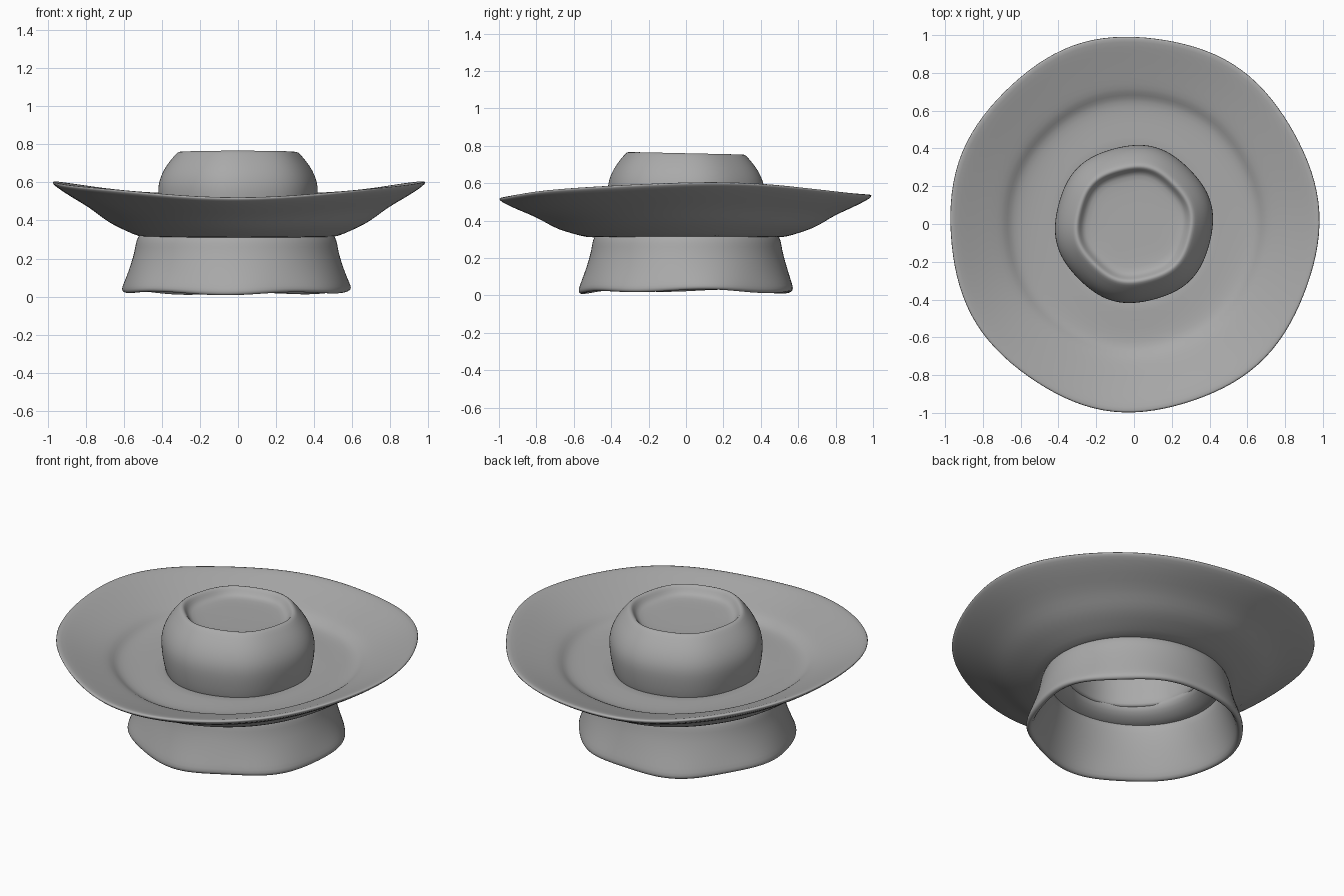
import bpy, bmesh, math

SEGMENTS = 56

cube = bpy.data.objects.get("Cube")
if cube:
    bpy.data.objects.remove(cube, do_unlink=True)

# Single plain grey clay
clay = bpy.data.materials.new("grey_clay")
clay.use_nodes = True
clay.diffuse_color = (0.4, 0.4, 0.4, 1)
clay.node_tree.nodes["Principled BSDF"].inputs["Base Color"].default_value = (0.4, 0.4, 0.4, 1)
clay.node_tree.nodes["Principled BSDF"].inputs["Roughness"].default_value = 0.8


def lathe(name, profile, warp, closed=False):
    """Spin an (r, z) profile round z, bending every point by warp(r, z, angle)."""
    bm = bmesh.new()
    rings = []
    for r, z in profile:
        if r == 0:
            rings.append([bm.verts.new(warp(0, z, 0))] * SEGMENTS)
        else:
            rings.append([bm.verts.new(warp(r, z, math.tau * i / SEGMENTS))
                          for i in range(SEGMENTS)])
    pairs = list(zip(rings, rings[1:]))
    if closed:
        pairs.append((rings[-1], rings[0]))
    for a, b in pairs:
        for i in range(SEGMENTS):
            j = (i + 1) % SEGMENTS
            corners = list(dict.fromkeys((a[i], a[j], b[j], b[i])))
            bm.faces.new(corners)
    bmesh.ops.recalc_face_normals(bm, faces=bm.faces)
    mesh = bpy.data.meshes.new(name)
    bm.to_mesh(mesh)
    bm.free()
    mesh.materials.append(clay)
    obj = bpy.data.objects.new(name, mesh)
    bpy.context.collection.objects.link(obj)
    mod = obj.modifiers.new("soften", 'SUBSURF')
    mod.levels = mod.render_levels = 1
    bpy.ops.object.select_all(action='DESELECT')
    obj.select_set(True)
    bpy.context.view_layer.objects.active = obj
    bpy.ops.object.shade_smooth()
    return obj


def polar(r, a, z, sx=1.0, sy=1.0):
    return (r * sx * math.cos(a), r * sy * math.sin(a), z)


# Foot edge is uneven and slightly oval
def warp_foot(r, z, a):
    low = max(0.0, 1 - z / 0.15)
    z += low * (0.008 * math.sin(5 * a + 0.6) + 0.007 * math.cos(2 * a))
    r += low * 0.008 * math.sin(7 * a)
    x, y, z = polar(r, a, z, 1.0, 0.955)
    return (x - 0.008, y + 0.004, z)


# Dish rim sags at front and back and rises at the sides
def warp_dish(r, z, a):
    t = min(1.0, max(0.0, (r - 0.5) / 0.5))
    z += t * (0.038 * math.cos(2 * a) + 0.005 * math.sin(a) + 0.004 * math.sin(5 * a))
    r += t * 0.007 * math.sin(7 * a + 1)
    return polar(r, a, z, 0.983, 1.0)


# Cup mouth leans gently to the back
def warp_cup(r, z, a):
    high = max(0.0, (z - 0.5) / 0.26)
    z -= high * 0.022 * r * math.sin(a)
    r += 0.005 * math.sin(6 * a)
    return polar(r, a, z)


# Flared hollow foot
lathe("foot", [
    (0.50, 0.34), (0.52, 0.31), (0.53, 0.28), (0.535, 0.24), (0.555, 0.17),
    (0.58, 0.10), (0.60, 0.05), (0.602, 0.03), (0.59, 0.018), (0.57, 0.02),
    (0.555, 0.05), (0.53, 0.12), (0.50, 0.20), (0.48, 0.27), (0.47, 0.32),
], warp_foot, closed=True)

# Wide dish with a sunken well, open beneath the cup
lathe("dish", [
    (0.37, 0.42), (0.46, 0.418), (0.56, 0.418), (0.63, 0.424), (0.67, 0.437),
    (0.70, 0.463), (0.74, 0.48), (0.82, 0.508), (0.91, 0.542), (0.975, 0.567),
    (0.997, 0.568), (0.997, 0.555), (0.97, 0.535), (0.90, 0.495),
    (0.80, 0.447), (0.74, 0.405), (0.68, 0.368), (0.60, 0.338), (0.53, 0.312),
    (0.47, 0.31), (0.41, 0.335), (0.37, 0.37),
], warp_dish, closed=True)

# Rounded cup with a shallow recess on top and a hollow underneath
lathe("cup", [
    (0, 0.708), (0.14, 0.708), (0.24, 0.71), (0.268, 0.718), (0.285, 0.742),
    (0.298, 0.761), (0.315, 0.76), (0.335, 0.738), (0.375, 0.69),
    (0.405, 0.635), (0.42, 0.58), (0.418, 0.52), (0.41, 0.46), (0.40, 0.41),
    (0.385, 0.37), (0.36, 0.38), (0.365, 0.46), (0.37, 0.56), (0.34, 0.63),
    (0.28, 0.665), (0.15, 0.672), (0, 0.672),
], warp_cup)
